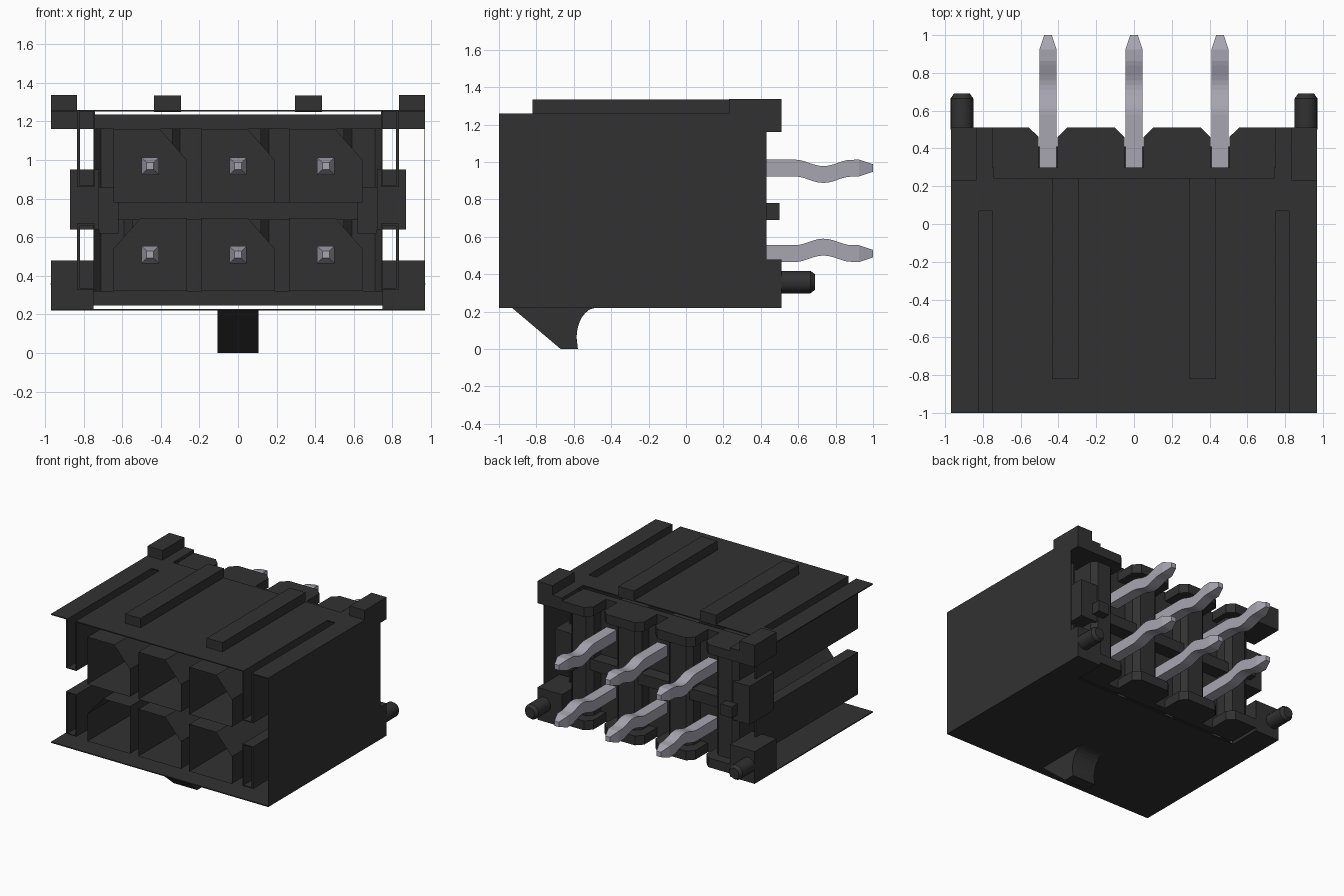
import bpy, bmesh, math
from mathutils import Vector

cube = bpy.data.objects.get("Cube")
if cube:
    bpy.data.objects.remove(cube, do_unlink=True)


def material(name, rgb, rough):
    m = bpy.data.materials.new(name)
    m.use_nodes = True
    m.diffuse_color = (*rgb, 1)
    b = m.node_tree.nodes["Principled BSDF"]
    b.inputs["Base Color"].default_value = (*rgb, 1)
    b.inputs["Roughness"].default_value = rough
    return m


BLACK = material("charcoal plastic", (0.031, 0.031, 0.031), 0.6)
METAL = material("tinned metal", (0.39, 0.38, 0.44), 0.5)


def finish(name, bm, mat):
    bmesh.ops.recalc_face_normals(bm, faces=bm.faces)
    me = bpy.data.meshes.new(name)
    bm.to_mesh(me)
    bm.free()
    me.materials.append(mat)
    ob = bpy.data.objects.new(name, me)
    bpy.context.collection.objects.link(ob)
    return ob


def boxes(name, *specs):
    """One object made of boxes, each given as x, y and z ranges."""
    bm = bmesh.new()
    for spec in specs:
        for v in bmesh.ops.create_cube(bm, size=1)["verts"]:
            for i, (a, b) in enumerate(spec):
                v.co[i] = a if v.co[i] < 0 else b
    return finish(name, bm, BLACK)


def sweep(bm, pts, offset, closed=True, start=True, end=True):
    """Extrude an outline along an offset, with optional caps."""
    a = [bm.verts.new(p) for p in pts]
    b = [bm.verts.new(Vector(p) + Vector(offset)) for p in pts]
    n = len(pts)
    for i in range(n if closed else n - 1):
        j = (i + 1) % n
        bm.faces.new((a[i], a[j], b[j], b[i]))
    if start:
        bm.faces.new(a)
    if end:
        bm.faces.new(b)


COLS = (-0.455, 0, 0.455)
R = 0.19

# Six thin-walled keyed sockets, open at the front
for row, cz in (("upper", 0.97), ("lower", 0.51)):
    for i, x in enumerate(COLS):
        s = -1 if row == "lower" and x < 0 else 1
        shape = [(-R, -R), (R, -R), (R, .03), (.05, R), (-R, R)]
        bm = bmesh.new()
        sweep(bm, [(x + s * a, -1, cz + b) for a, b in shape], (0, 1.15, 0), start=False)
        finish(f"{row}_socket_{i + 1}", bm, BLACK)

# Outer skins; the top has a slot near each side, open at the front
boxes("top_skin", ((-.75, .75), (-1, .24), (1.252, 1.26)),
      *[(sorted((s * .82, s * .97)), (-1, .24), (1.252, 1.26)) for s in (-1, 1)],
      *[(sorted((s * .75, s * .82)), (.07, .24), (1.252, 1.26)) for s in (-1, 1)])
boxes("bottom_skin", ((-.97, .97), (-1, .25), (.22, .228)))
boxes("side_skin", ((.966, .97), (-1, .43), (.22, 1.26)))


# Stepped rear lips, notched around the pins
def rear_lip(name, z0, z1):
    out = [(-.75, .24), (-.75, .51)]
    for x in COLS:
        out += [(x - .10, .51), (x - .05, .46), (x - .05, .30),
                (x + .05, .30), (x + .05, .46), (x + .10, .51)]
    out += [(.75, .51), (.75, .24)]
    bm = bmesh.new()
    sweep(bm, [(x, y, z0) for x, y in out], (0, 0, z1 - z0))
    finish(name, bm, BLACK)


rear_lip("rear_top_lip", 1.16, 1.235)
rear_lip("rear_bottom_lip", .245, .32)

# Folded rear wall forming columns between the pins
fold = []
for x0, x1 in ((-.75, -.55), (-.34, -.12), (.12, .34), (.55, .75)):
    fold += [(x0, .30), (x0, .39), (x0 + .04, .43), (x1 - .04, .43), (x1, .39), (x1, .30)]
bm = bmesh.new()
sweep(bm, [(x, y, .25) for x, y in fold], (0, 0, .98), closed=False, start=False, end=False)
finish("rear_wall", bm, BLACK)
boxes("rear_cross_bar", ((-.74, .74), (.29, .41), (.69, .78)))

# Top ribs
boxes("top_ribs", *[((s * .365 - .07, s * .365 + .07), (-.82, .24), (1.25, 1.335)) for s in (-1, 1)])

for s, side in ((1, "left"), (-1, "right")):
    def sx(a, b):
        return sorted((s * a, s * b))
    # Rear corner blocks
    boxes(side + "_top_corner", (sx(.835, .97), (.23, .51), (1.16, 1.337)),
          (sx(.75, .835), (.23, .51), (1.16, 1.26)))
    boxes(side + "_bottom_corner", (sx(.75, .97), (.23, .51), (.22, .48)))
    # Thin walls of the two side slots
    boxes(side + "_upper_slot",
          (sx(.82, .835), (-1, .30), (.86, 1.255)),
          (sx(.742, .75), (-1, .30), (.86, 1.255)),
          (sx(.75, .82), (-1, .30), (.86, .868)))
    boxes(side + "_lower_slot",
          (sx(.82, .835), (-1, .30), (.33, .67)),
          (sx(.742, .75), (-1, .30), (.33, .67)),
          (sx(.75, .82), (-1, .30), (.662, .67)),
          (sx(.75, .82), (-1, .30), (.33, .338)))
    # Side latch block and nub
    boxes(side + "_latch_block", (sx(.72, .87), (.12, .43), (.64, .95)),
          (sx(.62, .72), (.18, .30), (.62, .86)),
          (sx(.66, .76), (.40, .50), (.69, .78)))
    # Locating peg with chamfered tip
    bm = bmesh.new()
    rings = []
    for y, r in ((.50, .06), (.665, .06), (.69, .042)):
        rings.append([bm.verts.new((s * .911 + r * math.cos(i * math.tau / 20), y,
                                    .358 + r * math.sin(i * math.tau / 20))) for i in range(20)])
    for a, b in zip(rings, rings[1:]):
        for i in range(20):
            bm.faces.new((a[i], a[(i + 1) % 20], b[(i + 1) % 20], b[i]))
    bm.faces.new(rings[0])
    bm.faces.new(rings[-1])
    peg = finish(side + "_peg", bm, BLACK)
    bpy.ops.object.select_all(action='DESELECT')
    peg.select_set(True)
    bpy.context.view_layer.objects.active = peg
    bpy.ops.object.shade_smooth_by_angle(angle=math.radians(35))

# Underside locking wedge with concave rear
arc = [(-.48 - .105 * math.sin(t), .06 + .16 * math.cos(t))
       for t in [i * math.pi / 16 for i in range(9)]]
pts = [(-.93, .22), (-.67, 0), (-.578, 0)] + arc[::-1]
bm = bmesh.new()
sweep(bm, [(-.105, y, z) for y, z in pts], (.21, 0, 0))
finish("locking_wedge", bm, BLACK)


# Kinked square pins with tapered ends
def pin(name, x, z, bend):
    path = [(-.62, 0, .018), (-.54, 0, .045), (.58, 0, .045)]
    for i in range(1, 12):
        t = i / 12
        path.append((.58 + .31 * t, bend * .035 * (1 - math.cos(math.tau * t)) / 2, .045))
    path += [(.925, 0, .045), (1.0, 0, .02)]
    bm = bmesh.new()
    prev = None
    for y, dz, r in path:
        ring = [bm.verts.new((x + a * r, y, z + dz + b * r))
                for a, b in ((-1, -1), (1, -1), (1, 1), (-1, 1))]
        if prev:
            for i in range(4):
                bm.faces.new((prev[i], prev[(i + 1) % 4], ring[(i + 1) % 4], ring[i]))
        else:
            bm.faces.new(ring)
        prev = ring
    bm.faces.new(prev)
    finish(name, bm, METAL)


for i, x in enumerate(COLS):
    pin(f"upper_pin_{i + 1}", x, .968, -1)
    pin(f"lower_pin_{i + 1}", x, .51, 1)
